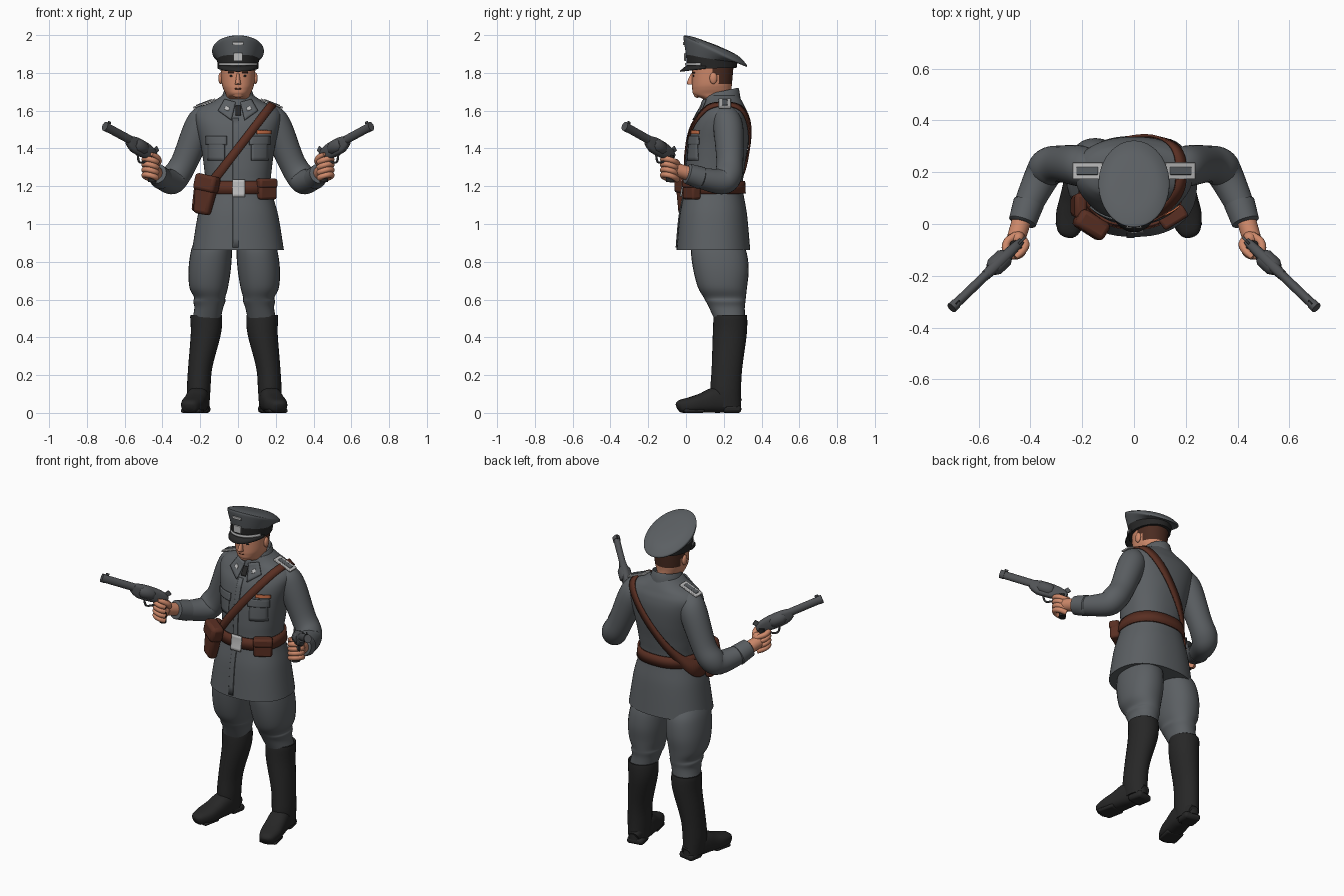
import bpy, bmesh, math
from mathutils import Vector, Matrix

if "Cube" in bpy.data.objects:
    bpy.data.objects.remove(bpy.data.objects["Cube"])

def mat(name, *rgb):
    m = bpy.data.materials.new(name)
    m.diffuse_color = (*rgb, 1)
    m.use_nodes = True
    m.node_tree.nodes["Principled BSDF"].inputs["Base Color"].default_value = m.diffuse_color
    return m

CLOTH = mat("grey_cloth", .105, .115, .124)
BLACK = mat("black_leather", .02, .02, .02)
SKIN = mat("skin", .62, .25, .145)
BROWN = mat("brown_leather", .10, .028, .016)
HAIR = mat("brown_hair", .07, .025, .015)
STEEL = mat("gun_metal", .08, .084, .09)
SILVER = mat("silver", .5, .5, .5)
RIBBON = mat("orange_ribbon", .55, .15, .06)
X, Y, Z = Vector((1, 0, 0)), Vector((0, 1, 0)), Vector((0, 0, 1))

def finish(name, bm, material, M=None, solid=0, bevel=0):
    bmesh.ops.recalc_face_normals(bm, faces=bm.faces)
    me = bpy.data.meshes.new(name)
    bm.to_mesh(me)
    bm.free()
    if M:
        me.transform(M)
    me.materials.append(material)
    ob = bpy.data.objects.new(name, me)
    bpy.context.collection.objects.link(ob)
    if solid:
        mod = ob.modifiers.new("thickness", 'SOLIDIFY')
        mod.thickness, mod.offset = solid, 0
    if bevel:
        mod = ob.modifiers.new("bevel", 'BEVEL')
        mod.width, mod.segments = bevel, 2
    return ob

def make(name, verts, faces, material, M=None, solid=0):
    bm = bmesh.new()
    vs = [bm.verts.new(v) for v in verts]
    for f in faces:
        bm.faces.new([vs[i] for i in f])
    return finish(name, bm, material, M, solid)

def smooth(keys, steps):
    """Catmull-Rom through tuples of numbers."""
    out = []
    for i in range(len(keys) - 1):
        four = keys[max(i-1, 0)], keys[i], keys[i+1], keys[min(i+2, len(keys)-1)]
        for t in [k / steps for k in range(steps)]:
            out.append(tuple(.5*(2*q + (r-p)*t + (2*p-5*q+4*r-s)*t*t + (3*q-p-3*r+s)*t**3)
                             for p, q, r, s in zip(*four)))
    return out + [tuple(keys[-1])]

def oval(a, e):
    c, s = math.cos(a), math.sin(a)
    return math.copysign(abs(c)**(2/e), c), math.copysign(abs(s)**(2/e), s)

def mid(keys):
    """Put keys on the x = 0 plane."""
    return [(0, *k) for k in keys]

def loft(name, keys, material, n=28, steps=4, e=2.0, ref=None, M=None):
    """Keys: x, y, z, radii, slope. Rings lie flat, or follow the path if ref is given."""
    ks = smooth(keys, steps)
    verts = []
    for i, k in enumerate(ks):
        p, side, up = Vector(k[:3]), X*k[3], Y*k[4 if len(k) > 4 else 3]
        if len(k) > 5:
            up += Z*k[5]*k[4]
        if ref:
            T = Vector(ks[min(i+1, len(ks)-1)][:3]) - Vector(ks[max(i-1, 0)][:3])
            side = T.cross(ref).normalized()
            side, up = side*k[3], side.cross(T.normalized())*k[-1]
        for j in range(n):
            C, S = oval(2*math.pi*j/n, e)
            verts.append(p + side*C + up*S)
    faces = [(i*n+j, i*n+(j+1) % n, (i+1)*n+(j+1) % n, (i+1)*n+j)
             for i in range(len(ks)-1) for j in range(n)]
    faces += [range(n), range((len(ks)-1)*n, len(ks)*n)]
    return make(name, verts, faces, material, M)

def box(name, loc, size, material, tilt=0, turn=0, bevel=.003, M=Matrix(), taper=1):
    bm = bmesh.new()
    bmesh.ops.create_cube(bm, size=1)
    for v in bm.verts:
        k = taper if v.co.z < 0 else 1
        v.co = Vector((v.co.x*size[0]*k, v.co.y*size[1]*k, v.co.z*size[2]))
    R = Matrix.Rotation(math.radians(tilt), 4, 'Y') @ Matrix.Rotation(math.radians(turn), 4, 'Z')
    return finish(name, bm, material, M @ Matrix.Translation(loc) @ R, 0, bevel)

def ball(name, loc, r, material, M=Matrix()):
    bm = bmesh.new()
    bmesh.ops.create_uvsphere(bm, u_segments=20, v_segments=14, radius=1)
    return finish(name, bm, material, M @ Matrix.Translation(loc) @ Matrix.Diagonal((*r, 1)))

# Tunic body
E = 2.3
TORSO = smooth(mid([(.145, .862, .243, .195), (.145, 1.05, .212, .178), (.148, 1.19, .174, .153),
                    (.155, 1.30, .18, .156), (.17, 1.42, .198, .16), (.185, 1.52, .222, .152),
                    (.197, 1.58, .228, .132), (.2, 1.62, .197, .112), (.197, 1.65, .13, .1),
                    (.19, 1.68, .085, .088)]), 8)
loft("tunic", TORSO, CLOTH, n=56, steps=1, e=E)

def ring_at(z):
    for a, b in zip(TORSO, TORSO[1:]):
        if z <= b[2]:
            t = max(0, (z-a[2])/(b[2]-a[2]))
            return [p+(q-p)*t for p, q in zip(a, b)]
    return TORSO[-1]

def strap(name, rule, half, off, n=72):
    """Band around the tunic where z = rule(x)."""
    verts = []
    for j in range(n):
        C, S = oval(2*math.pi*j/n, E)
        for h in (-half, half):
            lo, hi = 1.0, 1.67
            for _ in range(25):
                z = (lo+hi)/2
                r = ring_at(z)
                if z - rule(r[3]*C) < h:
                    lo = z
                else:
                    hi = z
            verts.append(((r[3]+off)*C, r[1]+(r[4]+off)*S, z+off/2))
    faces = [(2*j, 2*((j+1) % n), 2*((j+1) % n)+1, 2*j+1) for j in range(n)]
    return make(name, verts, faces, BROWN, solid=.01)

def patch(name, corners, material, off=.004, solid=.007, g=6):
    """Four x, z corners laid onto the front of the tunic."""
    a, b, c, d = [Vector(p) for p in corners]
    verts = []
    for i in range(g+1):
        for j in range(g+1):
            p = a.lerp(b, i/g).lerp(d.lerp(c, i/g), j/g)
            r = ring_at(p.y)
            u = min(.999, abs(p.x/r[3]))
            verts.append((p.x, r[1]-r[4]*(1-u**E)**(1/E)-off, p.y))
    w = g+1
    faces = [(i*w+j, (i+1)*w+j, (i+1)*w+j+1, i*w+j+1) for i in range(g) for j in range(g)]
    return make(name, verts, faces, material, solid=solid)

def rect(x0, x1, z0, z1):
    return (x0, z0), (x1, z0), (x1, z1), (x0, z1)

# Belt, cross strap, pouches and holster
strap("waist_belt", lambda x: 1.19, .033, .007)
strap("cross_strap", lambda x: 1.395+1.35*x, .036, .008)
patch("belt_buckle", rect(-.03, .037, 1.145, 1.235), SILVER, .016, .009)
box("ammo_pouch", (.15, .03, 1.185), (.105, .055, .11), BROWN, 0, 32, .012)
box("ammo_pouch_flap", (.152, .026, 1.215), (.11, .055, .05), BROWN, 0, 32, .012)
box("holster", (-.175, 0, 1.15), (.13, .07, .2), BROWN, 10, -32, .018, taper=.72)
box("holster_flap", (-.165, -.003, 1.215), (.13, .075, .09), BROWN, 12, -32, .018)
box("holster_side_pouch", (-.215, .07, 1.15), (.05, .1, .17), BROWN, 8, 0, .015, taper=.8)

# Tunic details ("left_" parts are mirrored at the end)
patch("front_closure_edge", rect(-.028, .002, .875, 1.56), CLOTH, .003, .006, 14)
patch("left_lapel", [(.012, 1.645), (.035, 1.55), (.105, 1.6), (.07, 1.66)], CLOTH, .01, .009)
patch("left_collar_tab", [(.046, 1.615), (.05, 1.598), (.072, 1.607), (.064, 1.626)], SILVER, .016, .004)
patch("left_chest_pocket", rect(.07, .16, 1.335, 1.45), CLOTH, .002, .006)
patch("left_chest_flap", rect(.06, .17, 1.42, 1.465), CLOTH, .006)
box("left_shoulder_board", (.178, .205, 1.638), (.125, .064, .01), SILVER, 21)
box("left_shoulder_board_inlay", (.18, .205, 1.641), (.09, .03, .01), CLOTH, 21)
patch("throat_medal", rect(-.014, .016, 1.575, 1.625), BLACK, .012)
patch("ribbon_bar", rect(.1, .175, 1.476, 1.496), RIBBON, .008)
loft("collar", mid([(.187, 1.625, .1, .105, .1), (.187, 1.695, .079, .094, .2), (.187, 1.697, .07, .084, .2),
                    (.187, 1.66, .066, .08, .15)]), CLOTH, steps=2)

# Sleeves
loft("left_sleeve", [(.13, .205, 1.575, .05), (.18, .212, 1.56, .07), (.212, .225, 1.5, .079),
                     (.283, .232, 1.33, .071), (.328, .222, 1.255, .074), (.355, .185, 1.225, .068),
                     (.41, .07, 1.245, .055), (.428, .015, 1.265, .048)], CLOTH, steps=6, ref=X)
loft("left_cuff", [(.405, .085, 1.242, .052), (.407, .08, 1.243, .06), (.431, .008, 1.267, .054),
                   (.432, .004, 1.268, .042)], CLOTH, steps=1, ref=X)
loft("left_wrist", [(.426, .04, 1.26, .038), (.455, -.055, 1.288, .036)], SKIN, ref=X)

# Revolver and gripping hand, built in the gun's own frame (x along the barrel)
f = Vector((.25, -.24, .135)).normalized()
u = (Z - f*f.z).normalized()
G = Matrix.Translation((.455, -.085, 1.37)) @ Matrix((f, u.cross(f), u)).transposed().to_4x4()

def rod(name, keys, n=20, steps=1, e=2):
    """Steel part from keys along the gun: x, z, half width, half height."""
    return loft(name, [(k[0], 0, *k[1:]) for k in keys], STEEL, n, steps, e, Z, G)

rod("left_gun_barrel", [(.13, .012, .018, .023), (.36, .012, .018, .023)])
rod("left_gun_muzzle", [(.35, .012, .021, .025), (.376, .012, .021, .025), (.376, .012, .01, .01), (.36, .012, .008, .008)])
rod("left_gun_drum", [(.055, .004, .026), (.072, .004, .037), (.125, .004, .037), (.145, .004, .026)])
rod("left_gun_frame", [(-.03, 0, .012, .012), (0, 0, .018, .032), (.06, 0, .022, .042), (.14, 0, .022, .042),
                       (.185, .008, .018, .026)], 20, 2, 3)
rod("left_gun_trigger_guard", [(.1, -.035, .006), (.07, -.073, .006), (.015, -.045, .006)], 8, 6)
box("left_gun_hammer", (-.018, 0, .03), (.03, .01, .035), STEEL, -35, M=G)
box("left_gun_sight", (.352, 0, .042), (.022, .006, .014), STEEL, M=G)
loft("left_gun_grip", [(0, 0, -.005, .02, .026), (-.03, 0, -.07, .019, .024), (-.055, 0, -.138, .02, .026)],
     BLACK, 16, 4, 2, Y, G)
ball("left_palm", (-.042, .017, -.07), (.036, .032, .058), SKIN, G)
loft("left_thumb", [(-.055, .012, -.045, .018), (-.04, -.02, -.022, .017), (-.005, -.03, -.012, .015),
                    (.03, -.03, -.012, .01)], SKIN, 12, 4, 2, Z, G)
for i in range(4):
    z = -.038-.026*i
    curl = [(-.03, .03), (.012, .036), (.04, .018), (.04, -.012), (.018, -.031), (-.008, -.031)]
    loft("left_finger_%d" % (i+1), [(.38*z+a, b, z, .0155) for a, b in curl], SKIN, 12, 4, 2, Z, G)

# Legs: breeches, tall boots, feet
X0 = -.02
def leg(keys):
    return [(k[0]+X0, *k[1:]) for k in keys]
loft("left_leg_breeches", leg([(.112, .16, .93, .09, .11), (.12, .172, .862, .108, .145), (.13, .185, .76, .112, .147),
                               (.135, .193, .665, .102, .13), (.13, .205, .612, .083, .112), (.132, .21, .59, .085, .105),
                               (.135, .217, .555, .076, .094), (.148, .233, .49, .075, .08)]), CLOTH, steps=5, e=2.2)
loft("left_leg_boot_shaft", leg([(.148, .235, .49, .06, .07), (.149, .235, .517, .083, .087), (.15, .232, .42, .08, .09),
                                 (.18, .217, .24, .064, .081), (.188, .21, .12, .062, .081),
                                 (.187, .215, .03, .055, .077)]), BLACK, steps=5)
loft("left_leg_boot_foot", leg([(.178, .28, .04, .03, .036), (.183, .23, .06, .05, .058), (.193, .16, .068, .058, .068),
                                (.208, .09, .053, .060, .053), (.222, .03, .043, .06, .042),
                                (.236, -.03, .035, .042, .033), (.24, -.046, .03, .018, .016)]), BLACK, e=2.6, ref=Z)
box("left_leg_boot_heel", (.161, .24, .02), (.1, .095, .04), BLACK, 0, 10, .015)
box("left_leg_boot_sole", (.202, .035, .011), (.105, .11, .022), BLACK, 0, 12, .01)

# Head and neck, hair coloured by position
head = loft("head", mid([(.175, 1.6, .068, .072), (.17, 1.655, .064, .074), (.142, 1.684, .064, .1),
                         (.137, 1.715, .078, .104), (.138, 1.75, .087, .106), (.142, 1.84, .093, .11)]),
            SKIN, n=40, steps=7, e=2.15)
head.data.materials.append(HAIR)
for p in head.data.polygons:
    c = p.center
    p.material_index = int(c.z > 1.745 and c.y > .18 or c.z > 1.785 and c.y > .14)
loft("nose", mid([(.04, 1.738, .012, .01), (.024, 1.743, .015, .02), (.032, 1.785, .008, .012),
                  (.036, 1.8, .006, .006)]), SKIN, n=14)
ball("chin", (0, .06, 1.688), (.03, .02, .02), SKIN)
box("lips", (0, .037, 1.716), (.036, .01, .007), BROWN)
ball("left_ear", (.092, .145, 1.772), (.012, .02, .031), SKIN)
ball("left_eye", (.035, .041, 1.784), (.011, .005, .005), BLACK)
box("left_eyebrow", (.036, .04, 1.8), (.034, .012, .007), HAIR, 0, 12, .002)

# Peaked cap
loft("cap_band", mid([(.137, 1.824, .107, .131, .02), (.137, 1.882, .112, .137, -.1)]), BLACK, n=48, steps=1)
loft("cap_crown", mid([(.137, 1.87, .109, .134, -.1), (.15, 1.903, .133, .162, -.42), (.155, 1.914, .137, .167, -.47),
                       (.155, 1.925, .131, .16, -.46), (.16, 1.941, .09, .11, -.42), (.16, 1.947, .01, .012, -.4)]),
     CLOTH, n=48)

def front_arc(name, rings, material, spread, n=24):
    """Strip across the cap front; rings are (growth, reach, z, drop)."""
    verts = []
    for j in range(n+1):
        a = math.radians(-spread + 2*spread*j/n)
        k = max(0, math.cos(a))
        verts += [((.105+g)*math.sin(a), .137-(.13+g+reach)*k, z-drop*k) for g, reach, z, drop in rings]
    m = len(rings)
    faces = [(j*m+i, j*m+i+1, (j+1)*m+i+1, (j+1)*m+i) for j in range(n) for i in range(m-1)]
    return make(name, verts, faces, material, solid=.006)

front_arc("cap_visor", [(-.001, 0, 1.838, 0), (.002, .018, 1.834, .01), (.003, .034, 1.826, .018)], BLACK, 78)
front_arc("cap_cord", [(.006, .003, 1.838, 0), (.007, .003, 1.853, 0)], SILVER, 65)
box("cap_band_badge", (0, -.005, 1.884), (.05, .009, .044), SILVER)
box("cap_crown_badge", (0, -.012, 1.955), (.06, .008, .016), SILVER)

# Mirror the left parts and shade
for ob in [o for o in bpy.context.scene.objects if o.name.startswith("left_")]:
    c = ob.copy()
    c.data = ob.data.copy()
    c.name = ob.name.replace("left_", "right_")
    shift = 2*X0 if "_leg_" in ob.name else 0
    c.data.transform(Matrix.Translation((shift, 0, 0)) @ Matrix.Scale(-1, 4, X))
    c.data.flip_normals()
    bpy.context.collection.objects.link(c)
for ob in bpy.context.scene.objects:
    ob.select_set(True)
    bpy.context.view_layer.objects.active = ob
bpy.ops.object.shade_smooth_by_angle(angle=math.radians(42))
